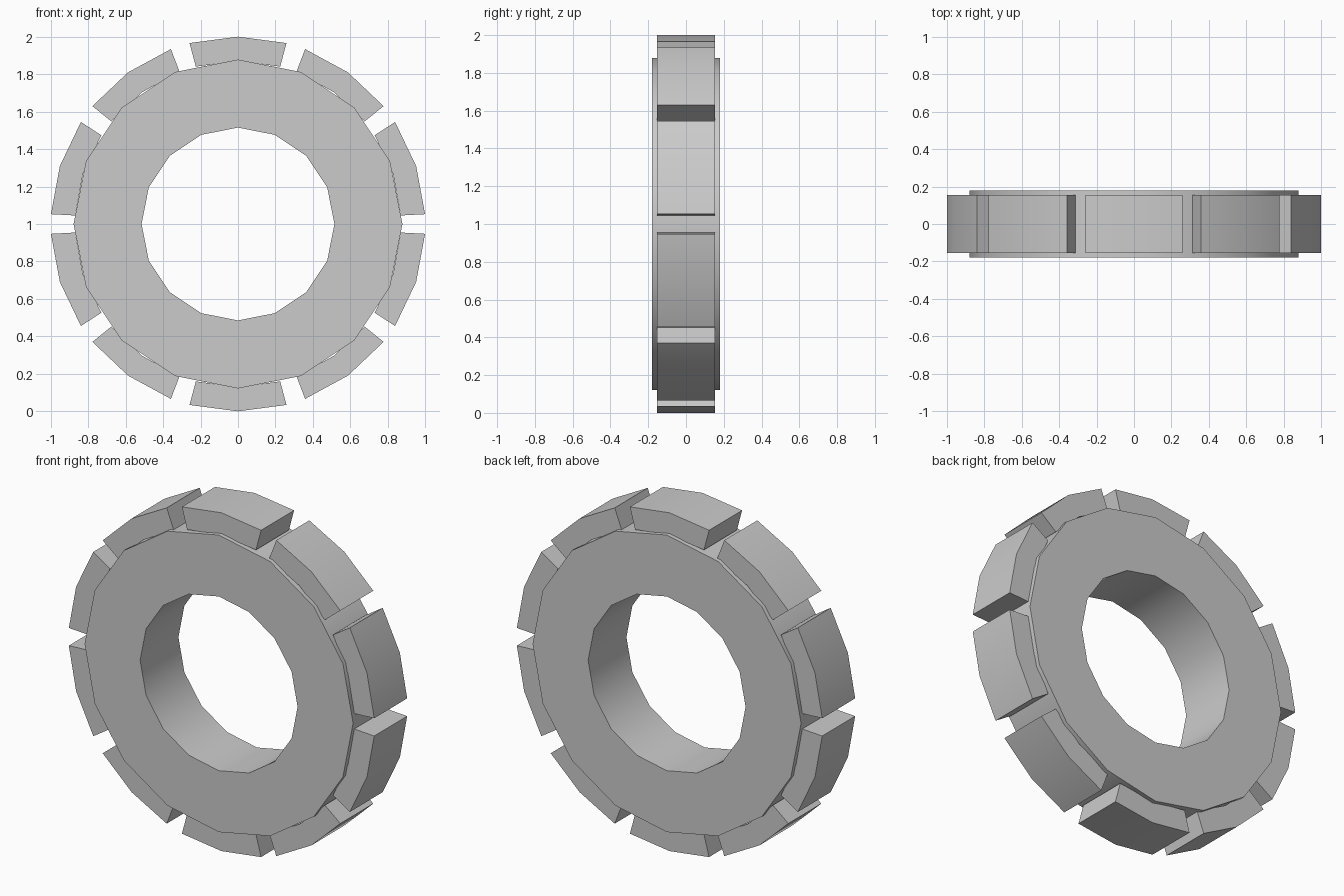
import bpy, bmesh
from math import sin, cos, radians

cube = bpy.data.objects.get("Cube")
if cube:
    bpy.data.objects.remove(cube, do_unlink=True)

GREY = (0.6, 0.6, 0.6, 1)
mat = bpy.data.materials.new("plain_grey")
mat.use_nodes = True
mat.diffuse_color = GREY
mat.node_tree.nodes["Principled BSDF"].inputs["Base Color"].default_value = GREY


def arc_solid(name, r_in, r_out, half_depth, angles, closed):
    """Sweep a rectangular section through the given angles (degrees from the top)."""
    bm = bmesh.new()
    section = [(r_in, -half_depth), (r_out, -half_depth),
               (r_out, half_depth), (r_in, half_depth)]
    loops = [[bm.verts.new((r * sin(radians(a)), y, 1 + r * cos(radians(a))))
              for r, y in section] for a in angles]
    pairs = list(zip(loops, loops[1:]))
    if closed:
        pairs.append((loops[-1], loops[0]))
    else:
        bm.faces.new(loops[0])
        bm.faces.new(loops[-1])
    for a, b in pairs:
        for i in range(4):
            j = (i + 1) % 4
            bm.faces.new((a[i], a[j], b[j], b[i]))
    bmesh.ops.recalc_face_normals(bm, faces=bm.faces)
    mesh = bpy.data.meshes.new(name)
    bm.to_mesh(mesh)
    bm.free()
    mesh.materials.append(mat)
    obj = bpy.data.objects.new(name, mesh)
    bpy.context.collection.objects.link(obj)
    return obj


# Sixteen-sided core ring
parts = [arc_solid("core_ring", 0.515, 0.878, 0.179,
                   [i * 22.5 for i in range(16)], True)]

# Ten rim blocks, each bent once in the middle
for n in range(10):
    mid = n * 36
    parts.append(arc_solid(f"rim_block_{n + 1}", 0.87, 1.0, 0.154,
                           [mid - 15, mid, mid + 15], False))

# Smooth rims with sharp corners
bpy.ops.object.select_all(action="DESELECT")
for p in parts:
    p.select_set(True)
bpy.context.view_layer.objects.active = parts[0]
bpy.ops.object.shade_smooth_by_angle(angle=radians(30))
